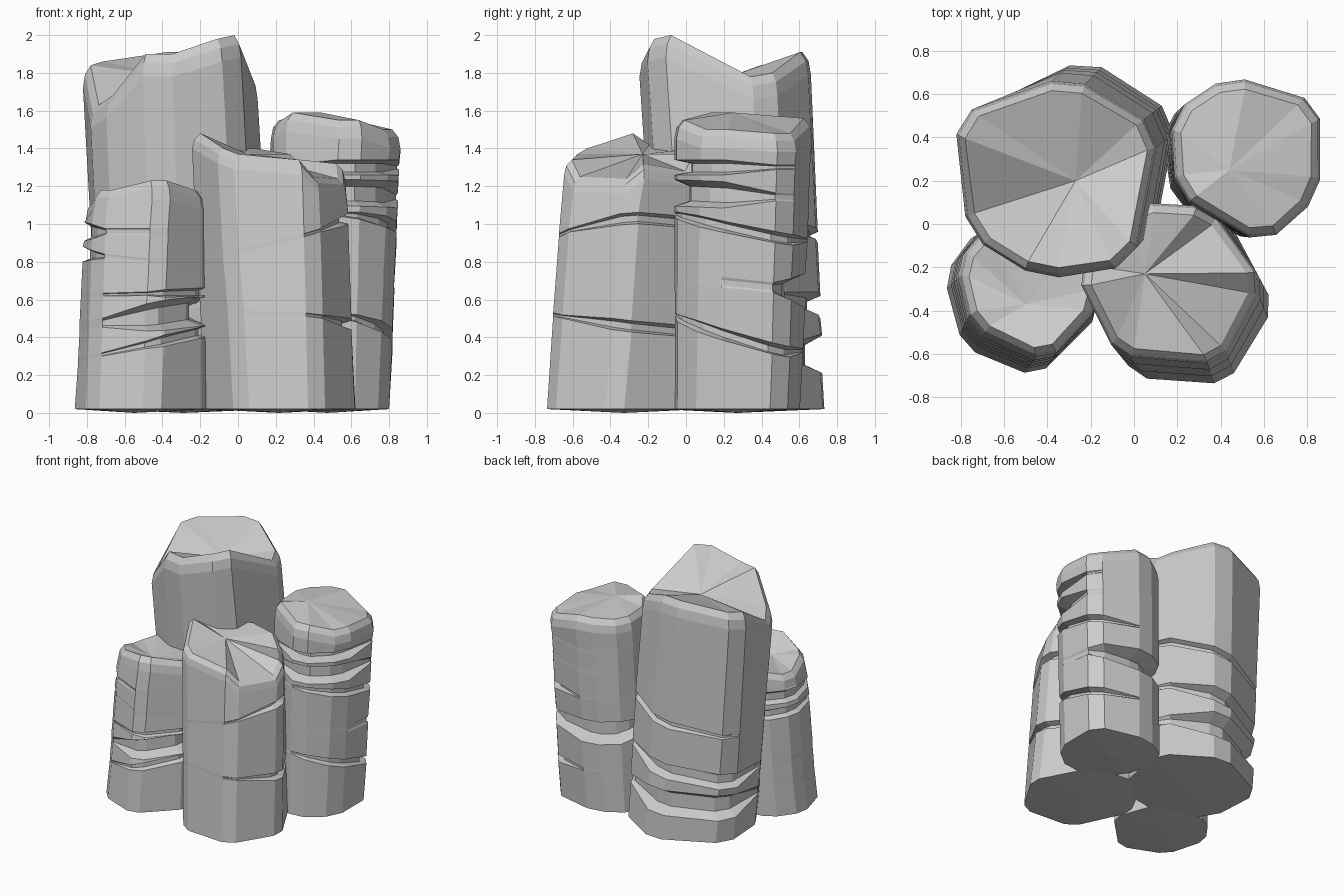
import bpy, bmesh
from mathutils import Vector

if "Cube" in bpy.data.objects:
    bpy.data.objects.remove(bpy.data.objects["Cube"])


def chamfer(points, d):
    """Cut every corner of a polygon into two points."""
    out = []
    n = len(points)
    for i, p in enumerate(points):
        for q in (points[i - 1], points[(i + 1) % n]):
            out.append(p + (q - p).normalized() * d)
    return out


def column(name, base, top, heights, centre_z, cracks, d=0.06, rim=0.1, hub=(0, 0)):
    """Leaning chamfered rock column; cracks are inset bands on one side."""
    lo = chamfer([Vector(p) for p in base], d)
    hi = chamfer([Vector(p) for p in top], d)
    zt = [h for pair in heights for h in (pair if isinstance(pair, tuple) else (pair, pair))]
    n = len(lo)
    c_lo = sum(lo, Vector((0, 0))) / n
    c_hi = sum(hi, Vector((0, 0))) / n
    bm = bmesh.new()
    rings = [[bm.verts.new((p.x, p.y, 0.02)) for p in lo]]

    # crack bands: full, inset, inset, full
    for z, tx, ty, h, depth, nx, ny in cracks:
        side = Vector((nx, ny)).normalized()
        for off, amount in ((-h, 0), (-h * 0.6, 1), (h * 0.5, 1), (h, 0)):
            ring = []
            for a, b, t in zip(lo, hi, zt):
                f = z / t
                p = a.lerp(b, f)
                r = p - c_lo.lerp(c_hi, f)
                w = min(1, max(0.0, r.normalized().dot(side) * 1.7 - 0.15))
                hgt = z + tx * r.x + ty * r.y + off * max(w, 0.3)
                p = p - r.normalized() * depth * w * amount
                ring.append(bm.verts.new((p.x, p.y, hgt)))
            rings.append(ring)

    # worn rim and fanned cap
    for drop, inset in ((rim, 0.0), (rim * 0.4, 0.012), (0.0, 0.045)):
        ring = []
        for b, t in zip(hi, zt):
            p = b - (b - c_hi).normalized() * inset
            ring.append(bm.verts.new((p.x, p.y, t - drop)))
        rings.append(ring)
    tip = bm.verts.new((hub[0], hub[1], centre_z))
    foot = bm.verts.new((c_lo.x, c_lo.y, 0))
    for r0, r1 in zip(rings, rings[1:]):
        for i in range(n):
            j = (i + 1) % n
            bm.faces.new((r0[i], r0[j], r1[j], r1[i]))
    for i in range(n):
        j = (i + 1) % n
        bm.faces.new((rings[-1][i], rings[-1][j], tip))
        bm.faces.new((rings[0][j], rings[0][i], foot))
    bmesh.ops.recalc_face_normals(bm, faces=bm.faces)
    me = bpy.data.meshes.new(name)
    bm.to_mesh(me)
    bm.free()
    ob = bpy.data.objects.new(name, me)
    bpy.context.collection.objects.link(ob)
    return ob


# tall back left column with a valley across its top
column("tall_back_column",
       [(-.22, .77), (-.73, .52), (-.7, .05), (-.38, -.15), (.09, -.08), (.2, .5)],
       [(-.3, .69), (-.83, .5), (-.77, -.05), (-.43, -.26), (0, -.19), (.12, .44)],
       [1.91, (1.86, 1.84), (1.63, 1.68), 1.90, (1.98, 2.0), (1.78, 1.8)], 1.77,
       [(.31, .04, .0, .10, .09, -.3, 1),
        (.56, .14, .0, .06, .07, -.3, 1),
        (.93, .16, .0, .03, .04, .3, 1)], d=0.085, rim=.12, hub=(-.27, .2))

# short front left column
column("short_front_column",
       [(-.45, -.71), (-.15, -.41), (-.3, 0), (-.72, -.02), (-.88, -.24), (-.79, -.57)],
       [(-.4, -.64), (-.15, -.37), (-.25, 0), (-.65, .02), (-.82, -.18), (-.75, -.48)],
       [1.23, (1.18, 1.17), 1.17, 1.15, 1.12, 1.18], 1.13,
       [(.35, .22, 0, .03, .04, 1, -.4),
        (.5, .12, 0, .08, .09, 1, -.6),
        (.63, .02, 0, .025, .04, 1, -.2),
        (.81, -.1, 0, .04, .04, -1, .6),
        (.96, 0, 0, .05, .04, -1, .5)], hub=(-.5, -.37))

# stepped back right column
column("stepped_right_column",
       [(.38, .62), (.12, .47), (.18, .09), (.56, -.09), (.80, .1), (.80, .52)],
       [(.44, .69), (.17, .51), (.19, .14), (.6, -.1), (.86, .13), (.86, .56)],
       [1.56, 1.55, (1.55, 1.59), 1.55, 1.5, 1.48], 1.59,
       [(.42, -.1, -.28, .03, .05, 1, -.1),
        (.68, 0, -.1, .09, .11, -.3, 1),
        (.98, -.05, -.2, .03, .05, 1, -.1),
        (1.15, 0, -.04, .07, .08, .7, -1),
        (1.3, 0, 0, .04, .09, .7, -1)], d=.075, hub=(.44, .25))

# broad front right column with a jagged cap
column("broad_front_column",
       [(.43, -.74), (.65, -.38), (.42, .05), (0, .1), (-.2, -.28), (0, -.71)],
       [(.4, -.65), (.6, -.27), (.35, .08), (.02, .1), (-.27, -.23), (-.08, -.61)],
       [(1.34, 1.25), (1.24, 1.32), (1.28, 1.37), 1.40, (1.42, 1.48), (1.40, 1.37)], 1.37,
       [(.48, -.05, -.12, .03, .05, 1, .4),
        (.93, .25, .08, .03, .05, 1, .4)], rim=.08, hub=(.05, -.23))
